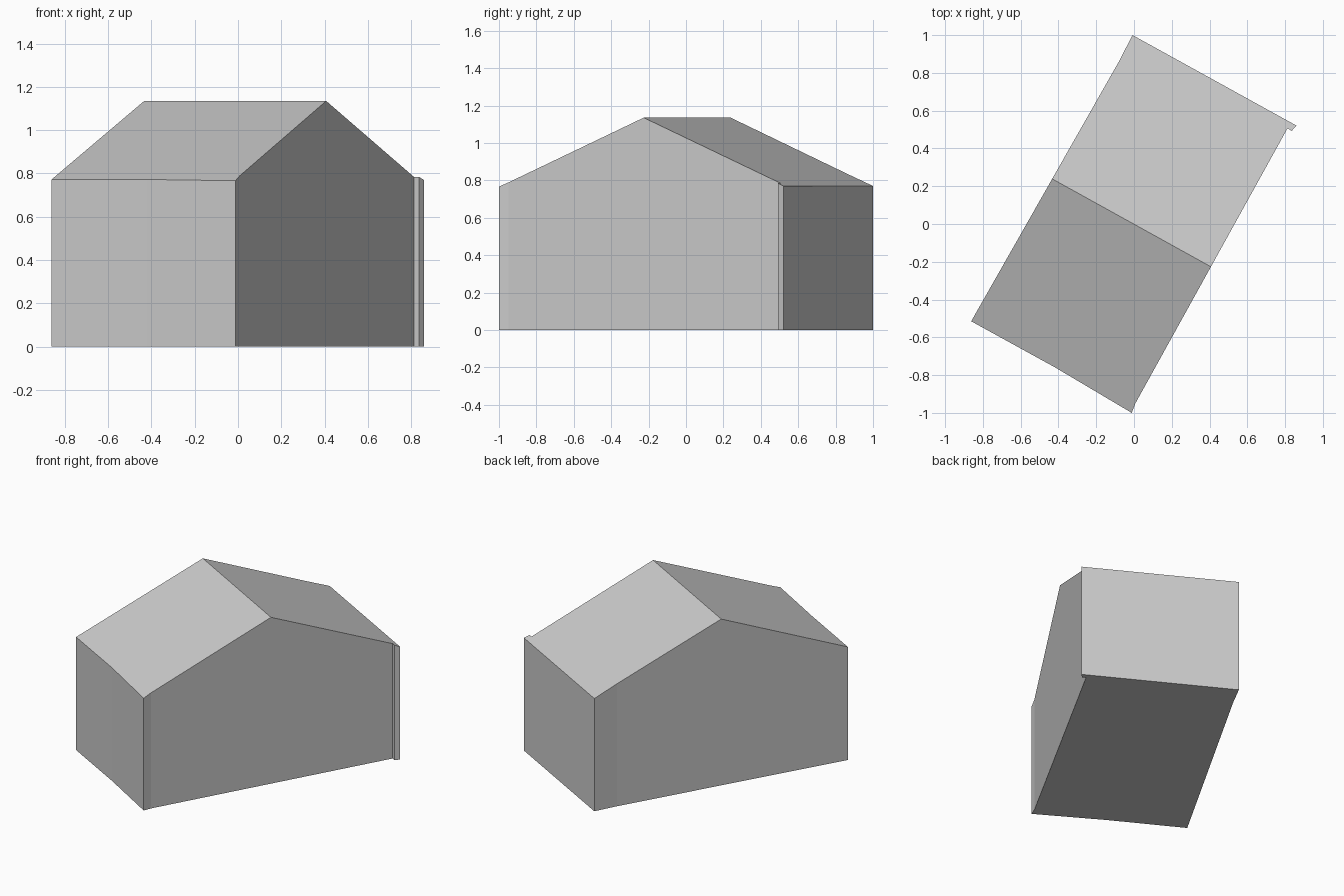
import bpy, bmesh
from mathutils import Vector

if "Cube" in bpy.data.objects:
    bpy.data.objects.remove(bpy.data.objects["Cube"], do_unlink=True)

# Plain grey for walls and roof
grey = bpy.data.materials.new("plain_grey")
grey.use_nodes = True
colour = (0.6, 0.6, 0.6, 1)
grey.diffuse_color = colour
grey.node_tree.nodes["Principled BSDF"].inputs["Base Color"].default_value = colour

# Slightly irregular footprint with a small pier at one corner
footprint = [(-0.862, -0.515), (-0.42, -0.758), (-0.012, -1), (0.007, -0.95),
             (0.813, 0.507), (0.835, 0.493), (0.86, 0.521), (-0.008, 1), (-0.08, 0.86)]
ridge_start = Vector((-0.435, 0.24, 1.135))
ridge_end = Vector((0.405, -0.225, 1.135))
pitch = 0.419

# Extrude the walls, then slice off both roof slopes
bm = bmesh.new()
base = bm.faces.new([bm.verts.new((x, y, 0)) for x, y in footprint])
top = bmesh.ops.extrude_face_region(bm, geom=[base])["geom"]
bmesh.ops.translate(bm, vec=(0, 0, 1.5), verts=[v for v in top if isinstance(v, bmesh.types.BMVert)])
along = (ridge_end - ridge_start).normalized()
across = Vector((-along.y, along.x, 0))
for side in (-1, 1):
    normal = (across * side * pitch + Vector((0, 0, 1))).normalized()
    cut = bmesh.ops.bisect_plane(bm, geom=bm.verts[:] + bm.edges[:] + bm.faces[:],
                                 plane_co=ridge_start, plane_no=normal, clear_outer=True)
    rim = [e for e in cut["geom_cut"] if isinstance(e, bmesh.types.BMEdge)]
    bmesh.ops.holes_fill(bm, edges=rim, sides=0)
bmesh.ops.remove_doubles(bm, verts=bm.verts[:], dist=0.0005)
bmesh.ops.recalc_face_normals(bm, faces=bm.faces[:])

mesh = bpy.data.meshes.new("gabled_house")
bm.to_mesh(mesh)
bm.free()
mesh.materials.append(grey)
house = bpy.data.objects.new("gabled_house", mesh)
bpy.context.collection.objects.link(house)
